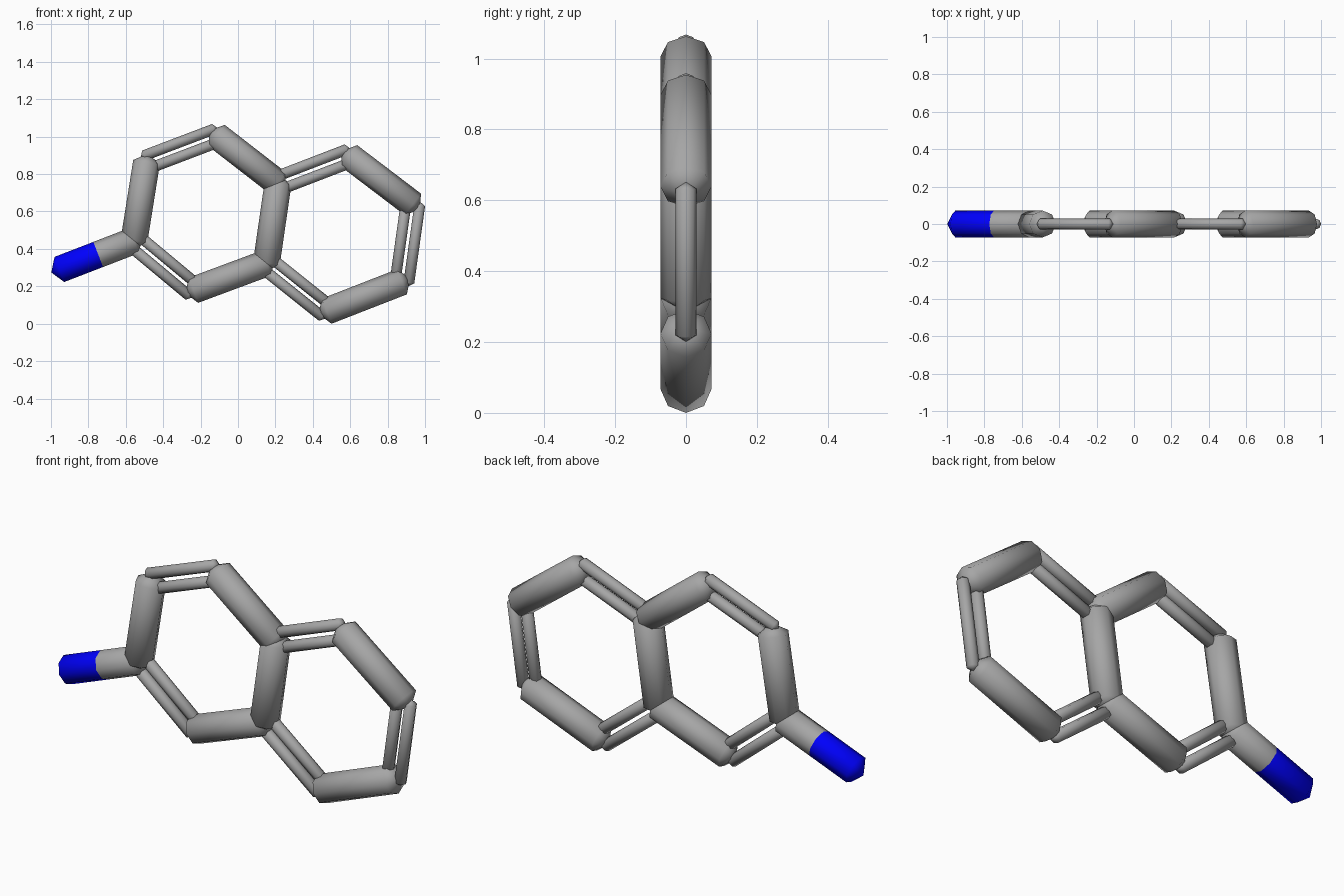
import bpy, bmesh, math
from mathutils import Vector

if "Cube" in bpy.data.objects:
    bpy.data.objects.remove(bpy.data.objects["Cube"])

SIDES = 8
THICK, THIN, GAP = 0.072, 0.029, 0.037

# Joint positions (x, z) of the two fused six-sided rings and the end arm
J = {
    "T": (-0.115, 1.006), "L1": (-0.489, 0.864), "L2": (-0.556, 0.444),
    "B": (-0.238, 0.179), "F2": (0.152, 0.324), "F1": (0.214, 0.751),
    "U": (0.594, 0.897), "R1": (0.935, 0.638), "R2": (0.877, 0.224),
    "D": (0.474, 0.067), "N": (-0.955, 0.290),
}
J = {k: Vector((x, 0, z)) for k, (x, z) in J.items()}


def material(name, rgb):
    m = bpy.data.materials.new(name)
    m.diffuse_color = (*rgb, 1)
    m.use_nodes = True
    m.node_tree.nodes["Principled BSDF"].inputs["Base Color"].default_value = m.diffuse_color
    return m


grey = material("dark_grey", (0.38, 0.38, 0.38))
blue = material("blue", (0, 0, 1))


def stick(name, a, b, r, tip_a=True, tip_b=True, mat=grey):
    """Eight-sided smooth rod from a to b with optional shallow pointed ends."""
    axis = (b - a).normalized()
    y = Vector((0, 1, 0))
    side = axis.cross(y)
    bm = bmesh.new()
    rings = []
    for p in (a, b):
        rings.append([bm.verts.new(p + r * (math.cos(t) * side + math.sin(t) * y))
                      for t in (2 * math.pi * i / SIDES for i in range(SIDES))])
    tips = [bm.verts.new(p + axis * s * r * 0.64) if tip else None
            for p, s, tip in ((a, -1, tip_a), (b, 1, tip_b))]
    for i in range(SIDES):
        j = (i + 1) % SIDES
        bm.faces.new((rings[0][i], rings[0][j], rings[1][j], rings[1][i]))
        for ring, tip in zip(rings, tips):
            if tip:
                bm.faces.new((ring[i], ring[j], tip))
    bmesh.ops.recalc_face_normals(bm, faces=bm.faces[:])
    for f in bm.faces:
        f.smooth = True
    mesh = bpy.data.meshes.new(name)
    bm.to_mesh(mesh)
    bm.free()
    mesh.materials.append(mat)
    bpy.context.collection.objects.link(bpy.data.objects.new(name, mesh))


# Single bonds: thick rods
for i, (p, q) in enumerate([("L1", "L2"), ("T", "F1"), ("F1", "F2"),
                            ("B", "F2"), ("U", "R1"), ("D", "R2")]):
    stick(f"single_bond_{i + 1}", J[p], J[q], THICK)

# Double bonds: pairs of thin parallel rods
for i, (p, q) in enumerate([("L1", "T"), ("L2", "B"), ("F1", "U"),
                            ("F2", "D"), ("R1", "R2")]):
    a, b = J[p], J[q]
    off = (b - a).normalized().cross(Vector((0, 1, 0))) * GAP
    for tag, s in (("a", 1), ("b", -1)):
        stick(f"double_bond_{i + 1}{tag}", a + off * s, b + off * s, THIN)

# End arm: grey inner half, blue outer half (open where the halves meet)
mid = J["L2"].lerp(J["N"], 0.48)
stick("arm_inner", J["L2"], mid, THICK, tip_b=False)
stick("arm_outer", mid, J["N"], THICK, tip_a=False, mat=blue)
